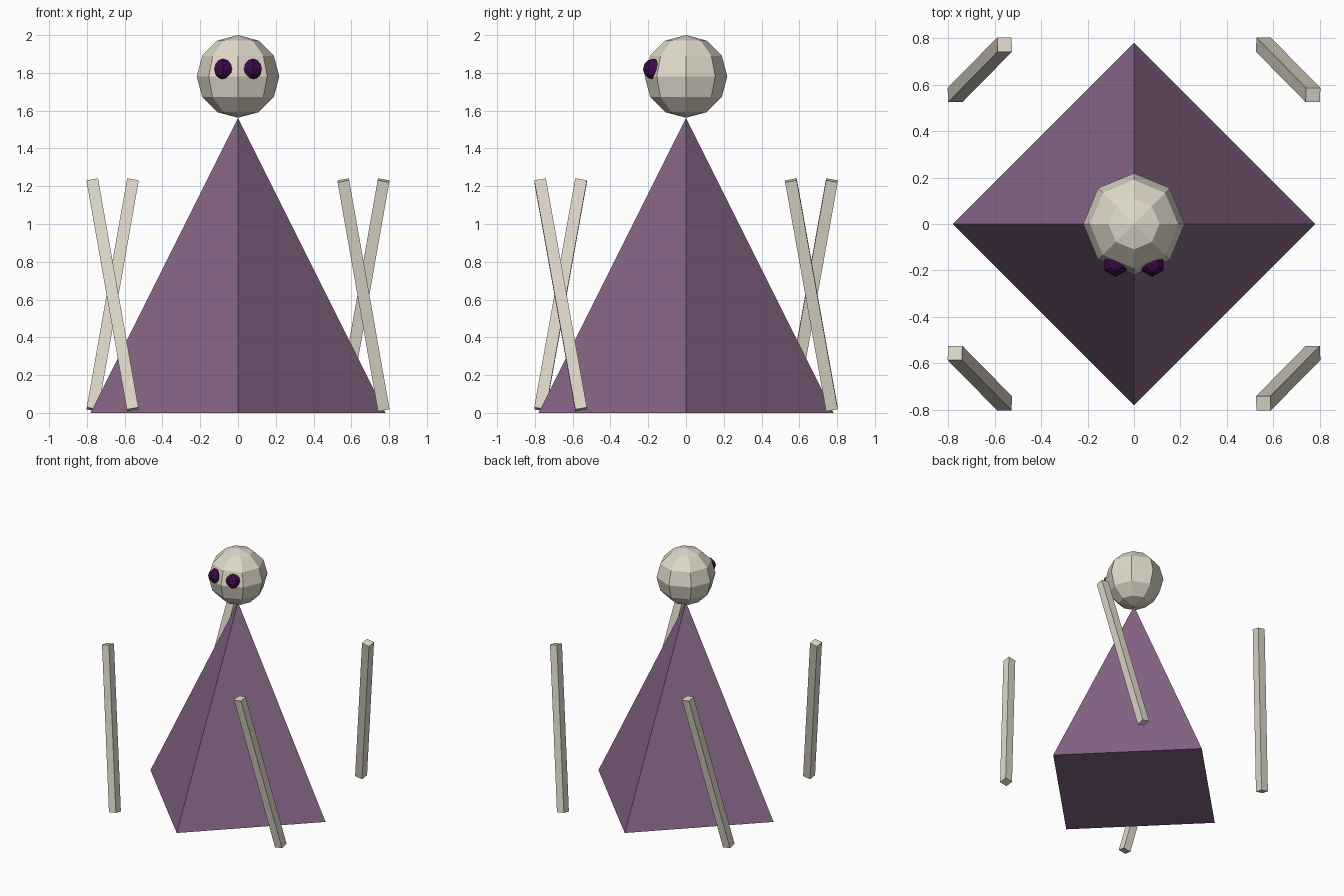
import bpy
from math import radians

if "Cube" in bpy.data.objects:
    bpy.data.objects.remove(bpy.data.objects["Cube"])


def material(name, rgb):
    m = bpy.data.materials.new(name)
    m.diffuse_color = (*rgb, 1)
    m.use_nodes = True
    m.node_tree.nodes["Principled BSDF"].inputs["Base Color"].default_value = m.diffuse_color
    return m


BONE = material("bone", (0.74, 0.70, 0.59))
PURPLE = material("purple", (0.24, 0.13, 0.24))
DARK = material("dark_violet", (0.045, 0.003, 0.07))


def finish(name, mat):
    ob = bpy.context.object
    ob.name = name
    ob.data.materials.append(mat)
    return ob


def ball(name, radius, location, segments, rings, mat):
    bpy.ops.mesh.primitive_uv_sphere_add(
        segments=segments, ring_count=rings, radius=radius, location=location)
    return finish(name, mat)


# Four-sided robe with its corners on the axes
bpy.ops.mesh.primitive_cone_add(
    vertices=4, radius1=0.781, radius2=0, depth=1.5625, location=(0, 0, 0.78125))
finish("robe", PURPLE)

# Faceted head balanced on the tip
ball("head", 0.21875, (0, 0, 1.78125), 8, 6, BONE)

# Eyes sunk into the front of the head
for side, sx in (("left", -1), ("right", 1)):
    ball(side + "_eye", 0.0545, (sx * 0.079, -0.173, 1.82), 6, 6, DARK)

# Four floating rods, each leaning sideways around the robe
LEAN = radians(10)
for ys, sy in (("front", -1), ("back", 1)):
    for xs, sx in (("left", -1), ("right", 1)):
        bpy.ops.mesh.primitive_cube_add(
            size=1, location=(sx * 0.664, sy * 0.664, 0.625),
            rotation=(sx * LEAN, sy * LEAN, 0))
        rod = finish(f"{ys}_{xs}_rod", BONE)
        rod.scale = (0.0625, 0.0625, 1.25)
